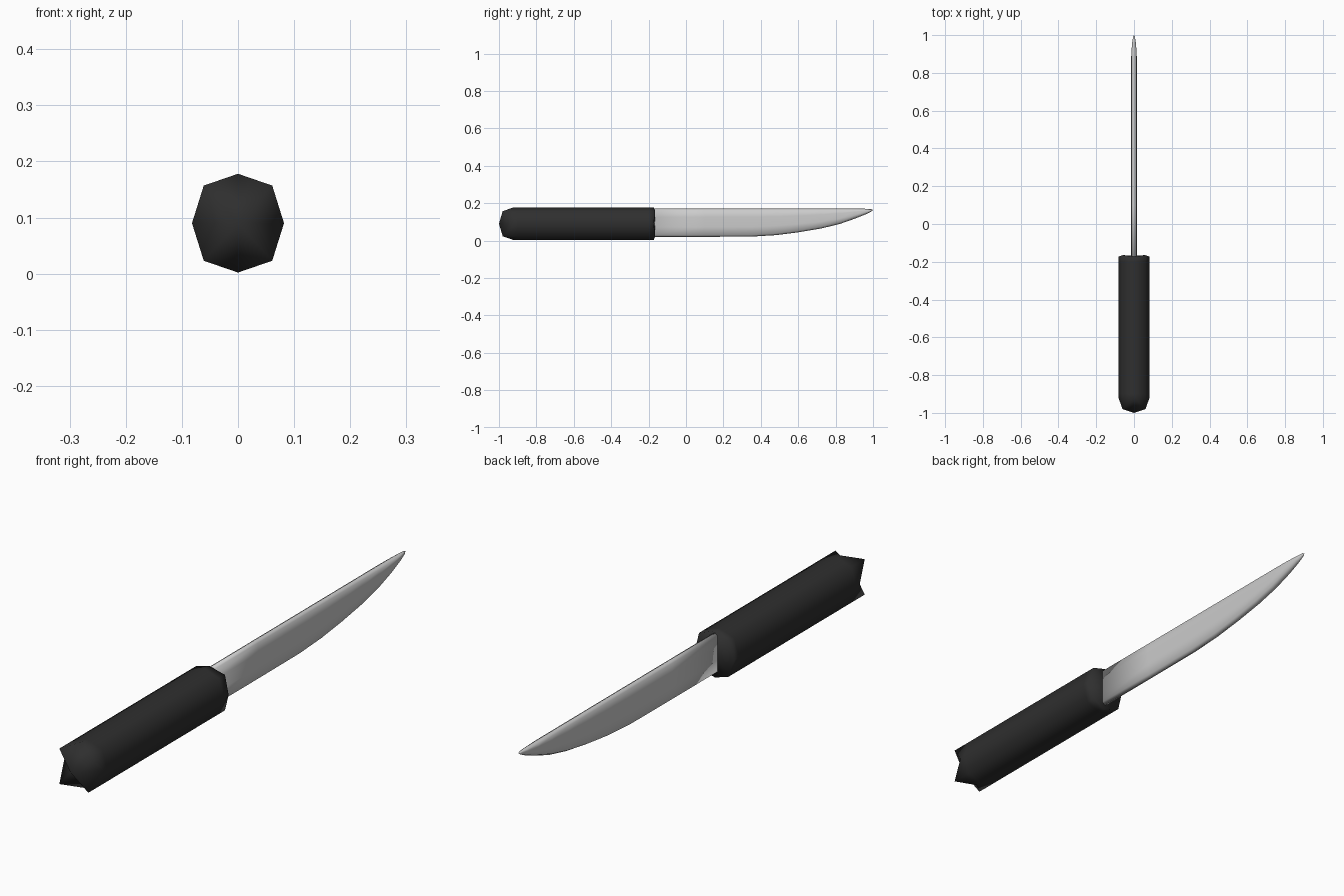
import bpy, bmesh

if "Cube" in bpy.data.objects:
    bpy.data.objects.remove(bpy.data.objects["Cube"])


def loft(name, rings, start, end):
    """Skin a list of equal rings and close each end with a fan to a centre point."""
    bm = bmesh.new()
    loops = [[bm.verts.new(p) for p in r] for r in rings]
    n = len(loops[0])
    for a, b in zip(loops, loops[1:]):
        for i in range(n):
            j = (i + 1) % n
            bm.faces.new((a[i], a[j], b[j], b[i]))
    for ring, tip in ((loops[0], start), (loops[-1], end)):
        c = bm.verts.new(tip)
        for i in range(n):
            bm.faces.new((ring[i], ring[(i + 1) % n], c))
    bmesh.ops.recalc_face_normals(bm, faces=bm.faces)
    for f in bm.faces:
        f.smooth = True
    me = bpy.data.meshes.new(name)
    bm.to_mesh(me)
    bm.free()
    ob = bpy.data.objects.new(name, me)
    bpy.context.collection.objects.link(ob)
    return ob


# Handle: eight-sided grip whose corner points reach further along y than the others
ZC = 0.09
octagon = [(0.082, 0), (0.061, 0.067), (0, 0.088), (-0.061, 0.067),
           (-0.082, 0), (-0.061, -0.067), (0, -0.088), (0.061, -0.067)]


def grip_ring(y_axis, y_corner):
    return [(x, y_corner if i % 2 else y_axis, ZC + z)
            for i, (x, z) in enumerate(octagon)]


handle = loft("handle",
              [grip_ring(-0.92, -0.98), grip_ring(-0.90, -0.90),
               grip_ring(-0.20, -0.20), grip_ring(-0.173, -0.165)],
              (0, -1.0, ZC), (0, -0.167, ZC))
black = bpy.data.materials.new("black_grip")
black.diffuse_color = (0.028, 0.028, 0.028, 1)
black.use_nodes = True
black.node_tree.nodes["Principled BSDF"].inputs["Base Color"].default_value = black.diffuse_color
handle.data.materials.append(black)

# Blade stations: y, bottom z, top z, half thickness
stations = [(-0.21, 0.02, 0.171, 0.015), (0.10, 0.02, 0.171, 0.015),
            (0.35, 0.021, 0.171, 0.015), (0.48, 0.029, 0.171, 0.015),
            (0.60, 0.044, 0.171, 0.015), (0.72, 0.064, 0.171, 0.015),
            (0.82, 0.088, 0.171, 0.015), (0.90, 0.116, 0.171, 0.0145),
            (0.96, 0.140, 0.170, 0.010), (0.99, 0.155, 0.168, 0.005)]


def blade_ring(y, lo, hi, t):
    e = min(0.008, (hi - lo) * 0.2)
    side = [(t * 0.85, lo + e), (t, lo + (hi - lo) * 0.35),
            (t, lo + (hi - lo) * 0.7), (t * 0.85, hi - e)]
    return ([(0, y, lo)] + [(x, y, z) for x, z in side] + [(0, y, hi)]
            + [(-x, y, z) for x, z in reversed(side)])


loft("blade", [blade_ring(*s) for s in stations], (0, -0.21, ZC), (0, 1.0, 0.163))
